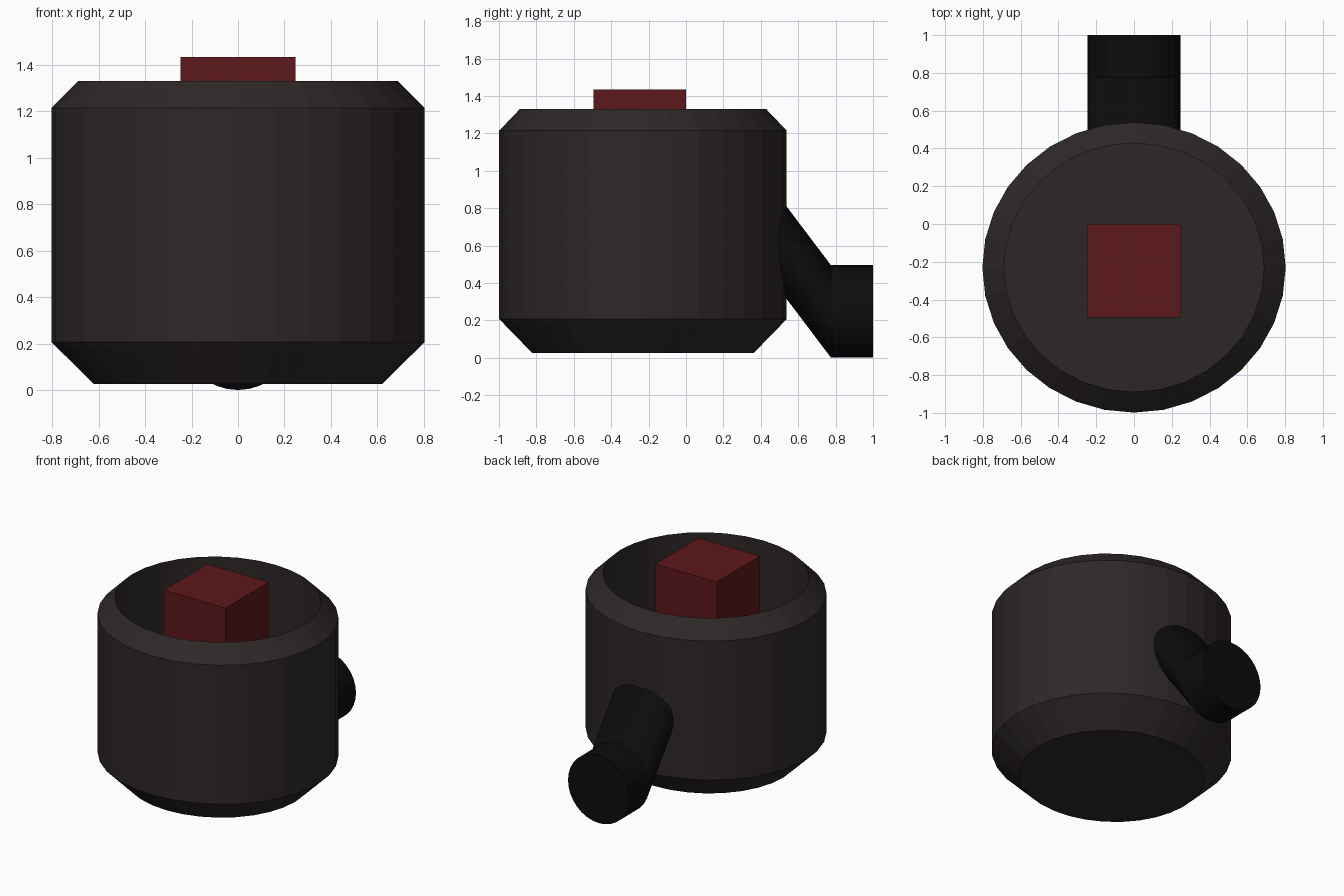
import bpy, bmesh
from math import sin, cos, tau

if "Cube" in bpy.data.objects:
    bpy.data.objects.remove(bpy.data.objects["Cube"])

SIDES = 32


def material(name, color):
    m = bpy.data.materials.new(name)
    m.diffuse_color = (*color, 1)
    m.use_nodes = True
    m.node_tree.nodes["Principled BSDF"].inputs["Base Color"].default_value = m.diffuse_color
    return m


def loft(name, rings, mat):
    """Bridge rings of equal point count and cap both ends."""
    bm = bmesh.new()
    loops = [[bm.verts.new(p) for p in ring] for ring in rings]
    for a, b in zip(loops, loops[1:]):
        for i in range(SIDES):
            j = (i + 1) % SIDES
            bm.faces.new((a[i], a[j], b[j], b[i]))
    bm.faces.new(loops[0][::-1])
    bm.faces.new(loops[-1])
    bmesh.ops.recalc_face_normals(bm, faces=bm.faces)
    mesh = bpy.data.meshes.new(name)
    bm.to_mesh(mesh)
    bm.free()
    mesh.materials.append(mat)
    ob = bpy.data.objects.new(name, mesh)
    bpy.context.collection.objects.link(ob)
    return ob


angles = [tau * i / SIDES for i in range(SIDES)]

# Pot: chamfered outside, sharp rim, straight inner wall down to the floor
POT_Y, SQUASH = -0.23, 0.957
profile = [(0.62, 0.027), (0.803, 0.207), (0.803, 1.215), (0.688, 1.33), (0.688, 0.2)]
loft("pot",
     [[(r * cos(a), POT_Y + SQUASH * r * sin(a), z) for a in angles] for r, z in profile],
     material("dark_brown", (0.027, 0.020, 0.020)))

# Spout pipe: slants down from the pot wall, then runs level to the back
R = 0.247
path = [(0.46, 0.665), (0.775, 0.248), (1.0, 0.248)]
loft("outlet_pipe",
     [[(R * cos(a), y, z + R * sin(a)) for a in angles] for y, z in path],
     material("black", (0.0037, 0.0037, 0.0037)))

# Red block inside the pot
bpy.ops.mesh.primitive_cube_add(size=0.494, location=(0, -0.248, 1.187))
block = bpy.context.object
block.name = "red_block"
block.data.materials.append(material("red", (0.11, 0.009, 0.011)))
